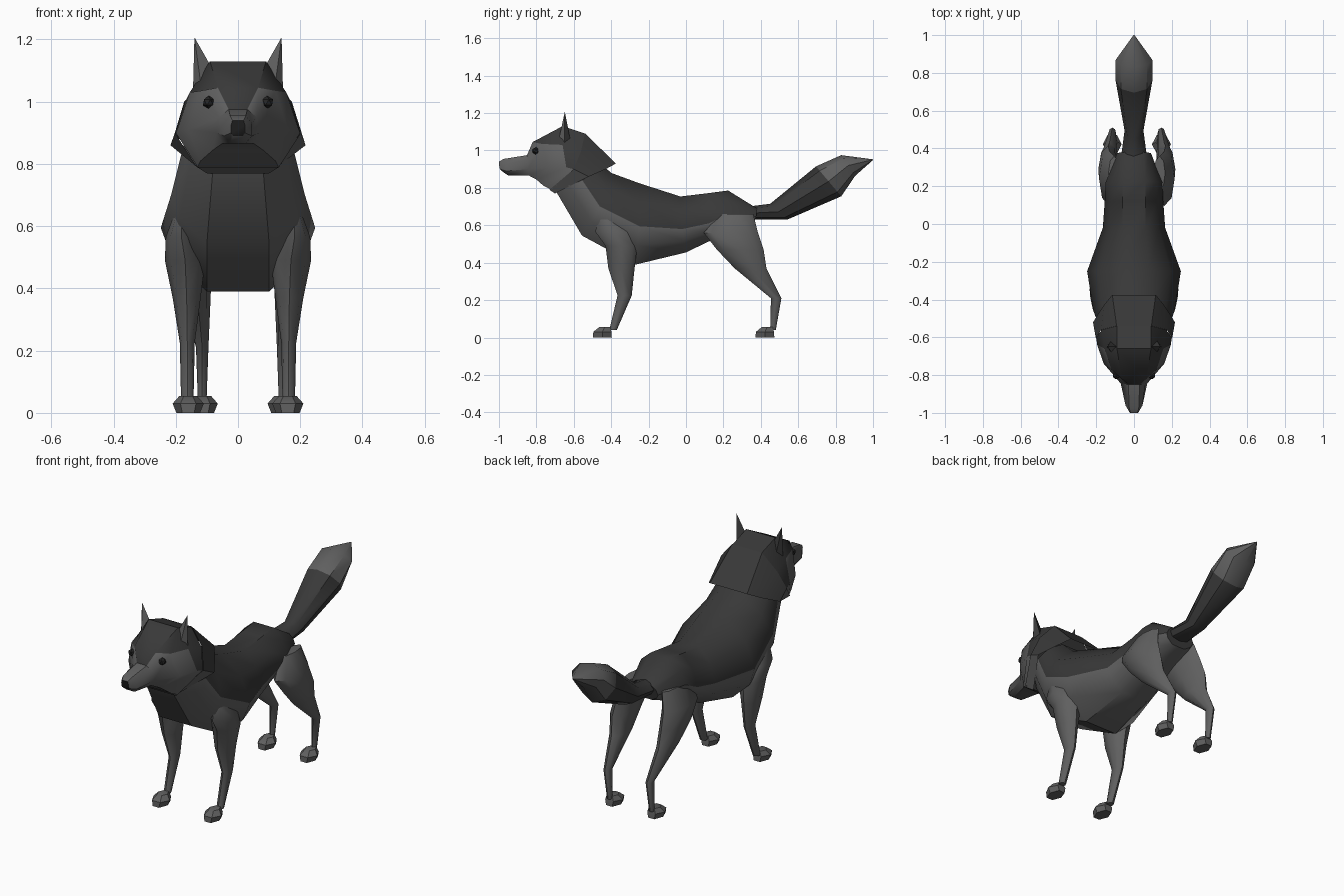
import bpy, bmesh, math
from mathutils import Vector

if "Cube" in bpy.data.objects:
    bpy.data.objects.remove(bpy.data.objects["Cube"])


def material(name, v):
    m = bpy.data.materials.new(name)
    m.diffuse_color = (v, v, v, 1)
    m.use_nodes = True
    m.node_tree.nodes["Principled BSDF"].inputs["Base Color"].default_value = m.diffuse_color
    return m


MATS = [material("pale grey fur", 0.115), material("dark grey fur", 0.04),
        material("black", 0.018)]
PALE, DARK, BLACK = 0, 1, 2


def finish(name, bm, angle=40):
    bmesh.ops.recalc_face_normals(bm, faces=bm.faces)
    me = bpy.data.meshes.new(name)
    bm.to_mesh(me)
    bm.free()
    ob = bpy.data.objects.new(name, me)
    bpy.context.collection.objects.link(ob)
    for m in MATS:
        me.materials.append(m)
    bpy.ops.object.select_all(action='DESELECT')
    ob.select_set(True)
    bpy.context.view_layer.objects.active = ob
    bpy.ops.object.shade_smooth_by_angle(angle=math.radians(angle))
    return ob


def loft(name, rings, colour=lambda i, j: PALE, caps=(PALE, PALE), angle=40):
    """Skin closed rings; colour(ring, segment) picks the material."""
    bm = bmesh.new()
    vs = [[bm.verts.new(p) for p in r] for r in rings]
    n = len(vs[0])
    for i in range(len(vs) - 1):
        for j in range(n):
            k = (j + 1) % n
            f = bm.faces.new((vs[i][j], vs[i][k], vs[i + 1][k], vs[i + 1][j]))
            f.material_index = colour(i, j)
    for ring, c in ((vs[0], caps[0]), (vs[-1], caps[1])):
        if c is not None:
            bm.faces.new(ring).material_index = c
    return finish(name, bm, angle)


def mirror_ring(half):
    return list(half) + [(-x, y, z) for x, y, z in reversed(half)]


def level(j, n):
    """-1 = top strip, then 0.. down either side of a mirrored ring."""
    return -1 if j == 2 * n - 1 else (j if j < n else 2 * n - 2 - j)


# body: top, side and bottom points (y, z) with half widths
def body_ring(T, S, B, hw, tw, bw):
    mix = lambda a, b, t: a + (b - a) * t
    return mirror_ring([
        (tw, *T),
        (mix(tw, hw, .68), mix(T[0], S[0], .42), mix(T[1], S[1], .42)),
        (hw, *S),
        (mix(bw, hw, .75), mix(S[0], B[0], .5), mix(S[1], B[1], .5)),
        (bw, *B)])


body = [((-.50, .97), (-.58, .88), (-.70, .79), .17, .07, .08),
        ((-.40, .88), (-.46, .70), (-.556, .545), .215, .08, .10),
        ((-.25, .825), (-.25, .595), (-.27, .39), .248, .08, .10),
        ((-.03, .754), (-.02, .58), (0, .455), .165, .06, .08),
        ((.12, .772), (.12, .61), (.12, .513), .155, .06, .07),
        ((.225, .786), (.22, .66), (.23, .55), .15, .06, .06),
        ((.38, .69), (.375, .645), (.36, .60), .09, .05, .04)]
loft("body", [body_ring(*r) for r in body],
     lambda i, j: DARK if level(j, 5) < 2 else PALE, (PALE, DARK))

# head, from the nape to the nose
head = [[(.09, -.54, 1.09), (.17, -.56, 1.0), (.2, -.60, .90), (.13, -.72, .79)],
        [(.09, -.66, 1.13), (.155, -.66, 1.03), (.195, -.64, .91), (.12, -.76, .81)],
        [(.065, -.82, 1.045), (.12, -.77, 1.035), (.16, -.74, .91), (.08, -.80, .845)],
        [(.03, -.85, .975), (.06, -.845, .95), (.07, -.845, .90), (.05, -.84, .866)],
        [(.025, -.975, .955), (.045, -.96, .93), (.045, -.96, .89), (.025, -.95, .866)],
        [(.018, -1, .94), (.022, -1, .925), (.022, -.995, .90), (.016, -.985, .89)]]


def head_colour(i, j):
    k = level(j, 4)
    top = {0: 1, 1: 0, 2: -1}.get(i, -2)      # dark cap narrows to a brow stripe
    return DARK if k <= top else PALE


loft("head", [mirror_ring(r) for r in head], head_colour, (DARK, BLACK))

# neck ruff flaring back over the shoulders
ruff = [[(.092, -.54, 1.092), (.173, -.56, 1.0), (.203, -.60, .90), (.132, -.73, .79)],
        [(.115, -.375, .93), (.16, -.43, .90), (.217, -.52, .86), (.10, -.70, .77)]]
loft("neck_ruff", [mirror_ring(r) for r in ruff],
     lambda i, j: DARK if level(j, 4) < 2 else PALE, (None, None), 30)

# tail with pale tip
def tail_ring(T, B, hw):
    c = (Vector((0, *T)) + Vector((0, *B))) / 2
    d = Vector((0, *T)) - c
    return [c + d * math.cos(a) + Vector((hw * math.sin(a), 0, 0))
            for a in (k * math.pi / 4 for k in range(8))]


tail = [((.33, .70), (.36, .63), .07), ((.45, .715), (.54, .63), .05),
        ((.695, .915), (.83, .755), .098), ((.83, .975), (.905, .865), .098),
        ((.999, .953), (1.0, .949), .003)]
loft("tail", [tail_ring(*r) for r in tail],
     lambda i, j: DARK if i < 2 else PALE, (DARK, PALE))


# legs and paws: rings of (x, y, z, rx, ry)
def oval(x, y, z, rx, ry, side, shift, n=8):
    return [(side * (x + rx * math.cos(a)) + shift, y + ry * math.sin(a), z)
            for a in (2 * math.pi * k / n for k in range(n))]


FRONT = [(.18, -.425, .64, .025, .045), (.182, -.385, .565, .05, .10),
         (.17, -.345, .49, .065, .085), (.165, -.345, .37, .045, .07),
         (.163, -.328, .225, .024, .038), (.163, -.39, .04, .02, .02)]
REAR = [(.12, .27, .66, .03, .09), (.145, .24, .56, .055, .145),
        (.152, .29, .47, .052, .125), (.145, .345, .37, .042, .085),
        (.13, .482, .21, .02, .028), (.13, .465, .04, .014, .015)]
PAW = [(0, 0, 0, .038, .058), (0, 0, .03, .05, .056), (0, .012, .055, .028, .035)]

for label, rings, px, py, shift in (("front", FRONT, .16, -.447, 0),
                                    ("rear", REAR, .13, .422, .015)):
    for side, word in ((-1, "left"), (1, "right")):
        loft(f"{label}_leg_{word}", [oval(*r, side, shift) for r in rings], angle=50)
        loft(f"{label}_paw_{word}",
             [oval(px + x, py + y, z, rx, ry, side, shift, 6) for x, y, z, rx, ry in PAW])

# ears and eyes
for side, word in ((-1, "left"), (1, "right")):
    bm = bmesh.new()
    base = [bm.verts.new((side * x, y, z)) for x, y, z in
            ((.085, -.65, 1.11), (.12, -.68, 1.06), (.145, -.65, 1.02), (.12, -.615, 1.04))]
    tip = bm.verts.new((side * .14, -.648, 1.207))
    for k in range(4):
        f = bm.faces.new((base[k], base[(k + 1) % 4], tip))
        f.material_index = PALE if k < 2 else DARK
    bm.faces.new(base)
    finish(f"ear_{word}", bm, 30)

    bm = bmesh.new()
    bmesh.ops.create_icosphere(bm, subdivisions=1, radius=.021)
    for v in bm.verts:
        v.co += Vector((side * .094, -.802, .998))
    for f in bm.faces:
        f.material_index = BLACK
    finish(f"eye_{word}", bm)
